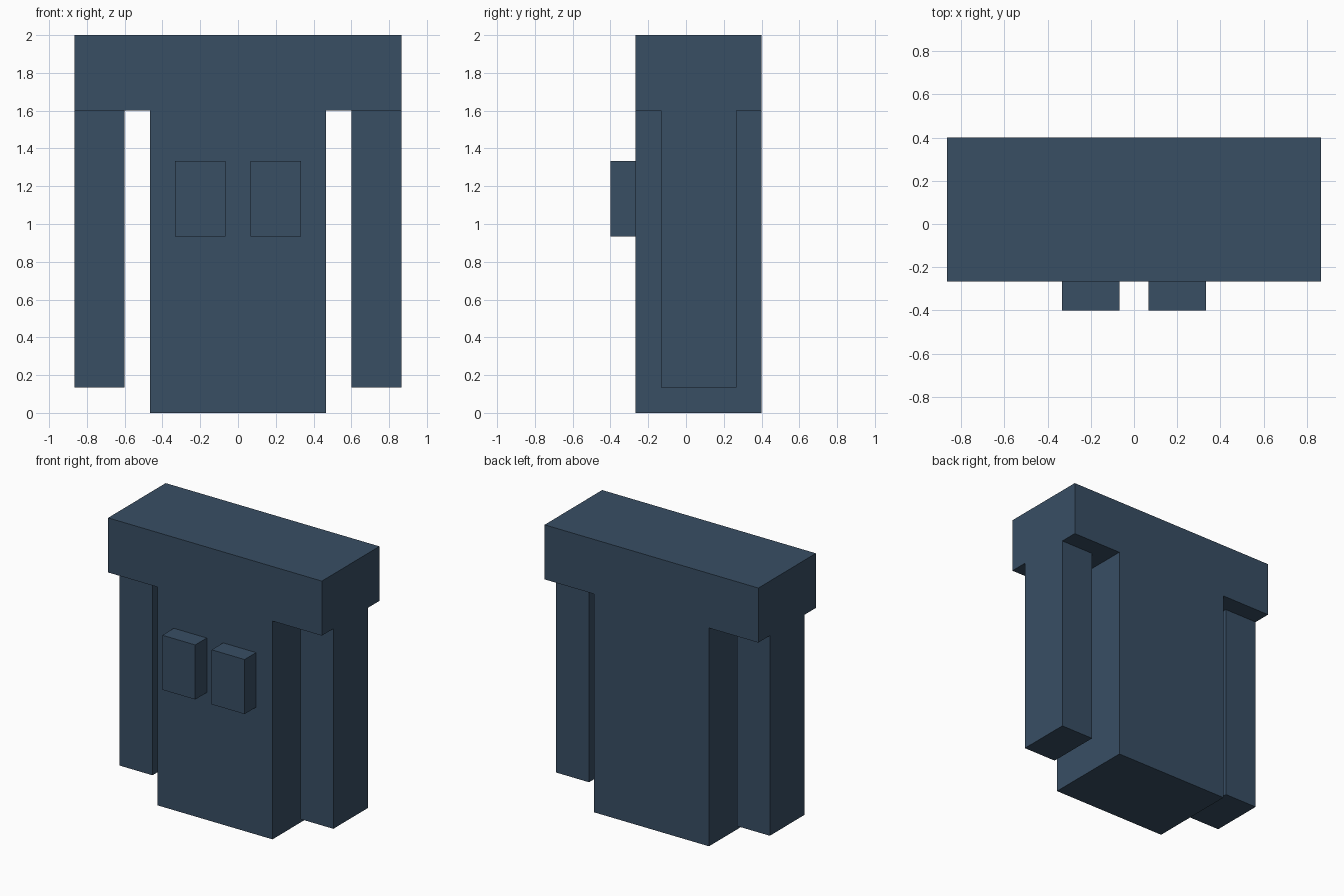
import bpy
import bmesh
from mathutils import Vector

cube = bpy.data.objects.get("Cube")
if cube:
    bpy.data.objects.remove(cube, do_unlink=True)

U = 1 / 15  # design grid unit

# Single slate blue colour
slate = bpy.data.materials.new("slate_blue")
colour = (0.0395, 0.0762, 0.1274, 1)
slate.diffuse_color = colour
slate.use_nodes = True
slate.node_tree.nodes["Principled BSDF"].inputs["Base Color"].default_value = colour


def extrude_profile(name, points, y0, y1):
    """Extrude an x/z outline (grid units) from y0 to y1."""
    bm = bmesh.new()
    face = bm.faces.new([bm.verts.new((x * U, y0 * U, z * U)) for x, z in points])
    result = bmesh.ops.extrude_face_region(bm, geom=[face])
    verts = [g for g in result["geom"] if isinstance(g, bmesh.types.BMVert)]
    bmesh.ops.translate(bm, verts=verts, vec=Vector((0, (y1 - y0) * U, 0)))
    bmesh.ops.recalc_face_normals(bm, faces=bm.faces)
    mesh = bpy.data.meshes.new(name)
    bm.to_mesh(mesh)
    bm.free()
    mesh.materials.append(slate)
    obj = bpy.data.objects.new(name, mesh)
    bpy.context.collection.objects.link(obj)
    return obj


def box(name, x0, x1, y0, y1, z0, z1):
    return extrude_profile(name, [(x0, z0), (x1, z0), (x1, z1), (x0, z1)], y0, y1)


# T-shaped body: torso with a wide shoulder slab on top
extrude_profile("body", [(-7, 0), (7, 0), (7, 24), (13, 24),
                         (13, 30), (-13, 30), (-13, 24), (-7, 24)], -4, 6)

# Hanging arms and raised chest blocks on both sides
for side, s in (("left", 1), ("right", -1)):
    box(side + "_arm", s * 9, s * 13, -2, 4, 2, 24)
    box(side + "_chest_block", s * 1, s * 5, -6, -4, 14, 20)
